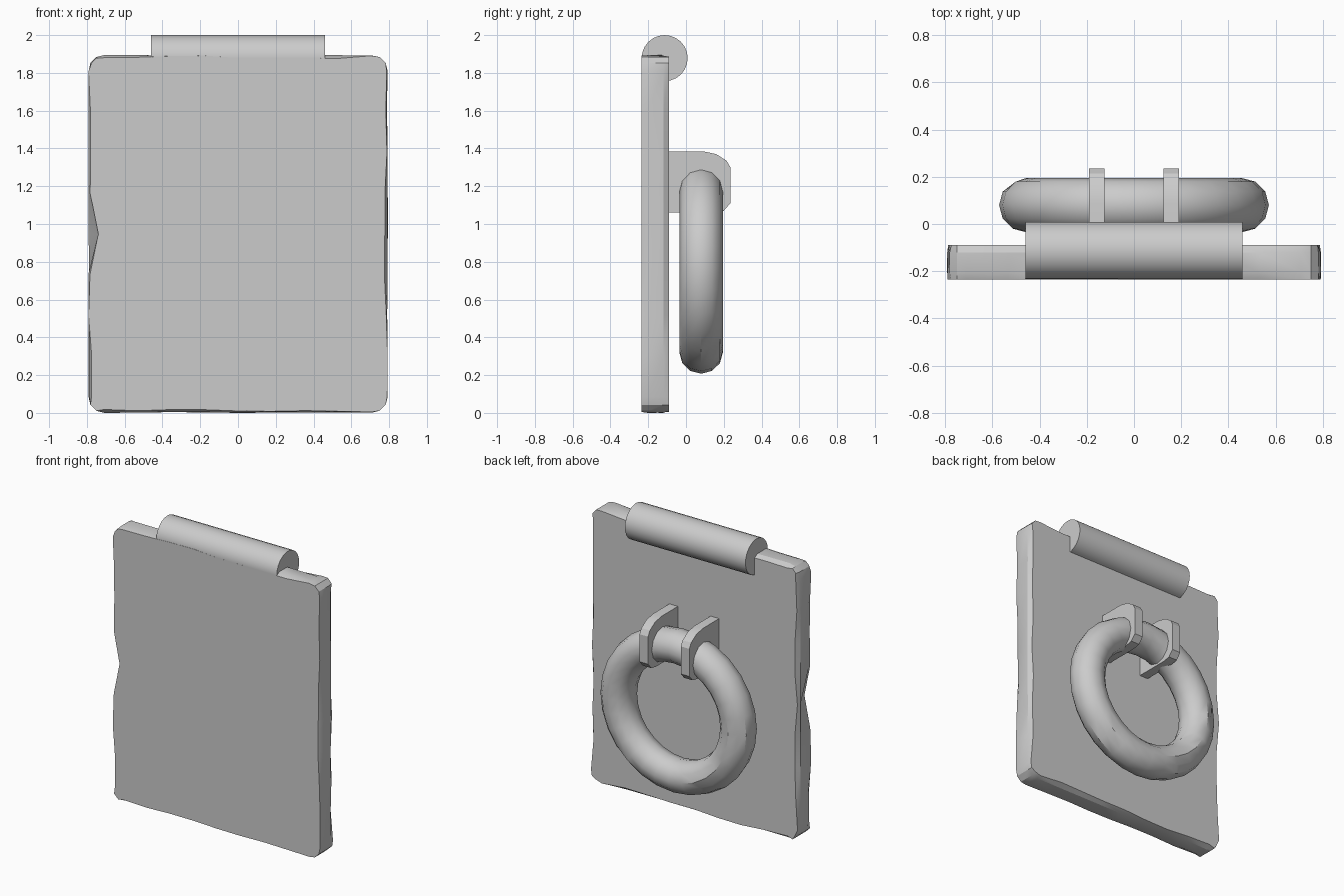
import bpy, bmesh, math, random
from mathutils import Vector

if "Cube" in bpy.data.objects:
    bpy.data.objects.remove(bpy.data.objects["Cube"])

random.seed(4)


def finish(name, bm, angle=25):
    bmesh.ops.recalc_face_normals(bm, faces=bm.faces[:])
    me = bpy.data.meshes.new(name)
    bm.to_mesh(me)
    bm.free()
    ob = bpy.data.objects.new(name, me)
    bpy.context.collection.objects.link(ob)
    bpy.ops.object.select_all(action='DESELECT')
    ob.select_set(True)
    bpy.context.view_layer.objects.active = ob
    bpy.ops.object.shade_smooth_by_angle(angle=math.radians(angle))
    return ob


def extrude_profile(name, pts, x0, x1, angle=25):
    """Prism along x from a (y, z) profile."""
    bm = bmesh.new()
    f = bm.faces.new([bm.verts.new((x0, y, z)) for y, z in pts])
    r = bmesh.ops.extrude_face_region(bm, geom=[f])
    bmesh.ops.translate(bm, vec=(x1 - x0, 0, 0),
                        verts=[v for v in r['geom'] if isinstance(v, bmesh.types.BMVert)])
    return finish(name, bm, angle)


# Stone slab: rounded outline with worn, uneven front and back rims
W, H, R = 0.793, 1.895, 0.085
outline = []
corners = [(W - R, R, -90), (W - R, H - R, 0), (-W + R, H - R, 90), (-W + R, R, 180)]
for i, (cx, cz, a0) in enumerate(corners):
    arc = [Vector((cx + R * math.cos(math.radians(a0 + t)), cz + R * math.sin(math.radians(a0 + t))))
           for t in (0, 30, 60, 90)]
    nx, nz, na = corners[(i + 1) % 4]
    end = Vector((nx + R * math.cos(math.radians(na)), nz + R * math.sin(math.radians(na))))
    outline += arc + [arc[-1].lerp(end, k / 8) for k in range(1, 8)]

centre = Vector((0, H / 2))
bm = bmesh.new()
loops = []
for y, lo, hi in ((-0.235, 0.0, 0.02), (-0.205, 0, 0.005), (-0.12, 0, 0.005), (-0.09, 0.004, 0.026)):
    loop = []
    for p in outline:
        d = random.uniform(lo, hi)
        x = max(-W + d, min(W - d, p.x))
        z = max(d, min(H - d, p.y))
        if y < -0.2 and x < -0.7 and 0.85 < z < 1.0:      # chip in the left edge
            x += 0.05
        loop.append(bm.verts.new((x, y, z)))
    loops.append(loop)
n = len(outline)
for a, b in zip(loops, loops[1:]):
    for i in range(n):
        bm.faces.new((a[i], a[(i + 1) % n], b[(i + 1) % n], b[i]))
bm.faces.new(loops[0])
bm.faces.new(loops[-1])
finish("slab", bm)

# Rounded roll along the top edge
roll = [(-0.113 + 0.122 * math.cos(2 * math.pi * k / 24), 1.878 + 0.122 * math.sin(2 * math.pi * k / 24))
        for k in range(24)]
extrude_profile("top_roll", roll, -0.46, 0.46)

# Hanging ring with a few worn dents
MAJ, MIN, CY, CZ, NU, NV = 0.457, 0.115, 0.08, 0.765, 28, 12
bm = bmesh.new()
grid = []
for u in range(NU):
    a = 2 * math.pi * u / NU
    row = []
    for v in range(NV):
        b = 2 * math.pi * v / NV
        r = MAJ + MIN * math.cos(b)
        row.append(bm.verts.new((r * math.cos(a), CY + MIN * math.sin(b), CZ + 0.975 * r * math.sin(a))))
    grid.append(row)
for u in range(NU):
    for v in range(NV):
        bm.faces.new((grid[u][v], grid[(u + 1) % NU][v],
                      grid[(u + 1) % NU][(v + 1) % NV], grid[u][(v + 1) % NV]))
for u, v in ((14, 2), (24, 1), (19, 2), (17, 4)):
    a = 2 * math.pi * u / NU
    core = Vector((MAJ * math.cos(a), CY, CZ + 0.975 * MAJ * math.sin(a)))
    vert = grid[u][v]
    vert.co = vert.co.lerp(core, 0.15)
finish("ring", bm, 32)

# Two bracket plates holding the ring
bracket = [(-0.12, 1.06), (0.15, 1.06), (0.20, 1.07), (0.235, 1.11), (0.235, 1.30),
           (0.215, 1.335), (0.16, 1.37), (0.09, 1.385), (-0.12, 1.385)]
for side, x in (("left", -0.1575), ("right", 0.1575)):
    extrude_profile("bracket_" + side, bracket, x - 0.0325, x + 0.0325)
